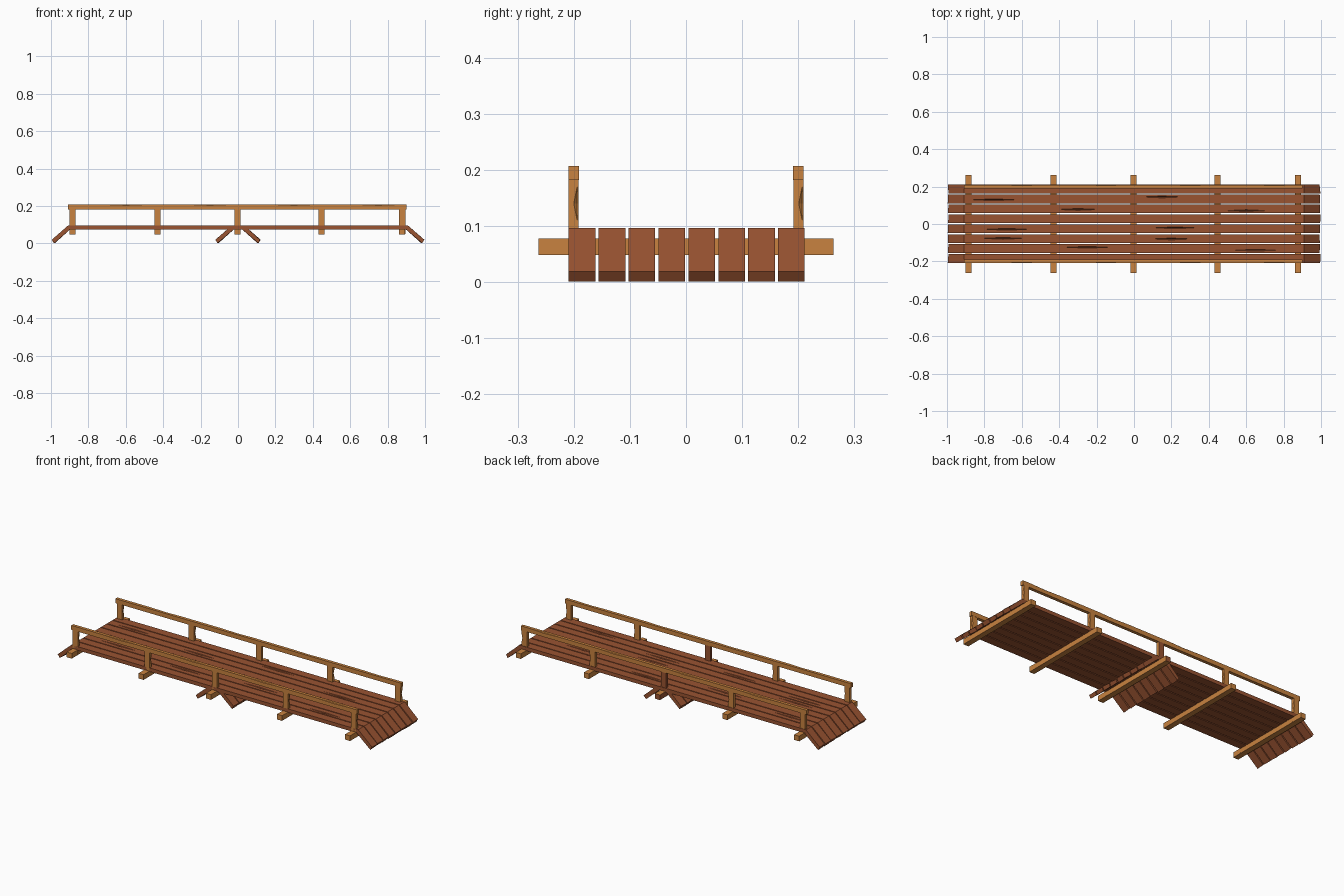
import bpy, bmesh, random
from mathutils import Vector

if "Cube" in bpy.data.objects:
    bpy.data.objects.remove(bpy.data.objects["Cube"])
random.seed(4)


def material(name, rgb):
    m = bpy.data.materials.new(name)
    m.diffuse_color = (*rgb, 1)
    m.use_nodes = True
    m.node_tree.nodes["Principled BSDF"].inputs["Base Color"].default_value = m.diffuse_color
    return m


brown = material("red brown planks", (0.32, 0.087, 0.031))
tan = material("tan timber", (0.58, 0.225, 0.05))


def finish(name, bm, *mats):
    bmesh.ops.recalc_face_normals(bm, faces=bm.faces[:])
    me = bpy.data.meshes.new(name)
    bm.to_mesh(me)
    bm.free()
    ob = bpy.data.objects.new(name, me)
    bpy.context.collection.objects.link(ob)
    for m in mats:
        me.materials.append(m)
    return ob


def box(name, lo, hi, *mats):
    bm = bmesh.new()
    bmesh.ops.create_cube(bm, size=1)
    lo, hi = Vector(lo), Vector(hi)
    for v in bm.verts:
        v.co = Vector([(lo[i] + hi[i]) / 2 + v.co[i] * (hi[i] - lo[i]) for i in range(3)])
    return finish(name, bm, *mats)


def extrude_y(name, profile, y0, y1, mat):
    bm = bmesh.new()
    a = [bm.verts.new((x, y0, z)) for x, z in profile]
    b = [bm.verts.new((x, y1, z)) for x, z in profile]
    n = len(a)
    bm.faces.new(a)
    bm.faces.new(b[::-1])
    for i in range(n):
        bm.faces.new((a[i], b[i], b[(i + 1) % n], a[(i + 1) % n]))
    # ragged ends: nudge the two low ramp corners on one side
    for v in bm.verts:
        if v.co.z < 0.03:
            v.co.x -= random.uniform(0, 0.006) * (1 if v.co.x > 0 else -1)
    return finish(name, bm, mat)


def chip(target, centre, radii):
    """Cut a pointed sliver out of a timber."""
    bm = bmesh.new()
    c = Vector(centre)
    v = []
    for i in range(3):
        for s in (1, -1):
            p = c.copy()
            p[i] += s * radii[i]
            v.append(bm.verts.new(p))
    for a in (0, 1):
        for b in (2, 3):
            for d in (4, 5):
                bm.faces.new((v[a], v[b], v[d]))
    cut = finish("chip_cutter", bm, target.data.materials[0])
    cut.hide_render = True
    cut.hide_viewport = True
    mod = target.modifiers.new("chip", 'BOOLEAN')
    mod.operation = 'DIFFERENCE'
    mod.solver = 'EXACT'
    mod.object = cut


# Long deck planks, bent down into a ramp at both ends
ramp = [(0.908, 0.096), (0.997, 0.019), (0.985, 0.001), (0.897, 0.075)]
chips = {1: -0.25, 2: -0.7, 3: -0.68, 5: -0.3, 6: -0.75}
for i in range(8):
    y0 = -0.209 + i * 0.0533
    y1 = y0 + 0.0475
    profile = ramp + [(-x, z) for x, z in ramp[::-1]]
    plank = extrude_y(f"deck_plank_{i}", profile, y0, y1, brown)
    if i in chips:
        for x in (chips[i], chips[i] + 0.9):
            chip(plank, (x, (y0 + y1) / 2 + random.uniform(-.01, .01), 0.096), (0.11, 0.005, 0.008))
    # Inner ramps where the two bridge sections meet
    for s, side in ((1, "right"), (-1, "left")):
        inner = [(s * (x - 0.875), z) for x, z in
                 ((0.926, 0.08), ramp[1], ramp[2], (0.897, 0.0745), (0.9, 0.08))]
        extrude_y(f"inner_ramp_{side}_{i}", inner, y0, y1, brown)

# Crossbeams and railing posts
for k, x in enumerate((-0.885, -0.43, -0.003, 0.447, 0.878)):
    beam = box(f"crossbeam_{k}", (x - 0.016, -0.263, 0.048), (x + 0.016, 0.263, 0.0775), tan, brown)
    parts = [beam]
    for s, side in ((-1, "front"), (1, "back")):
        ya, yb = sorted((s * 0.192, s * 0.209))
        post = box(f"post_{side}_{k}", (x - 0.0165, ya, 0.05), (x + 0.0165, yb, 0.184), tan, brown)
        parts.append(post)
    if k == 2:  # middle timbers show the darker wood on their left and back
        for ob in parts:
            for p in ob.data.polygons:
                if p.normal.x < -0.5 or p.normal.y > 0.5:
                    p.material_index = 1
    else:
        for ob, s in zip(parts[1:], (-1, 1)):
            chip(ob, (x + 0.0165, s * 0.194 if s < 0 else 0.207, 0.14), (0.006, 0.006, 0.03))

# Handrails
for s, side in ((-1, "front"), (1, "back")):
    ya, yb = sorted((s * 0.191, s * 0.209))
    rail = box(f"handrail_{side}", (-0.91, ya, 0.182), (0.9, yb, 0.207), tan)
    for x in (-0.6, -0.15, 0.3, 0.75):
        chip(rail, (x, s * 0.209, 0.207), (0.1, 0.004, 0.004))
